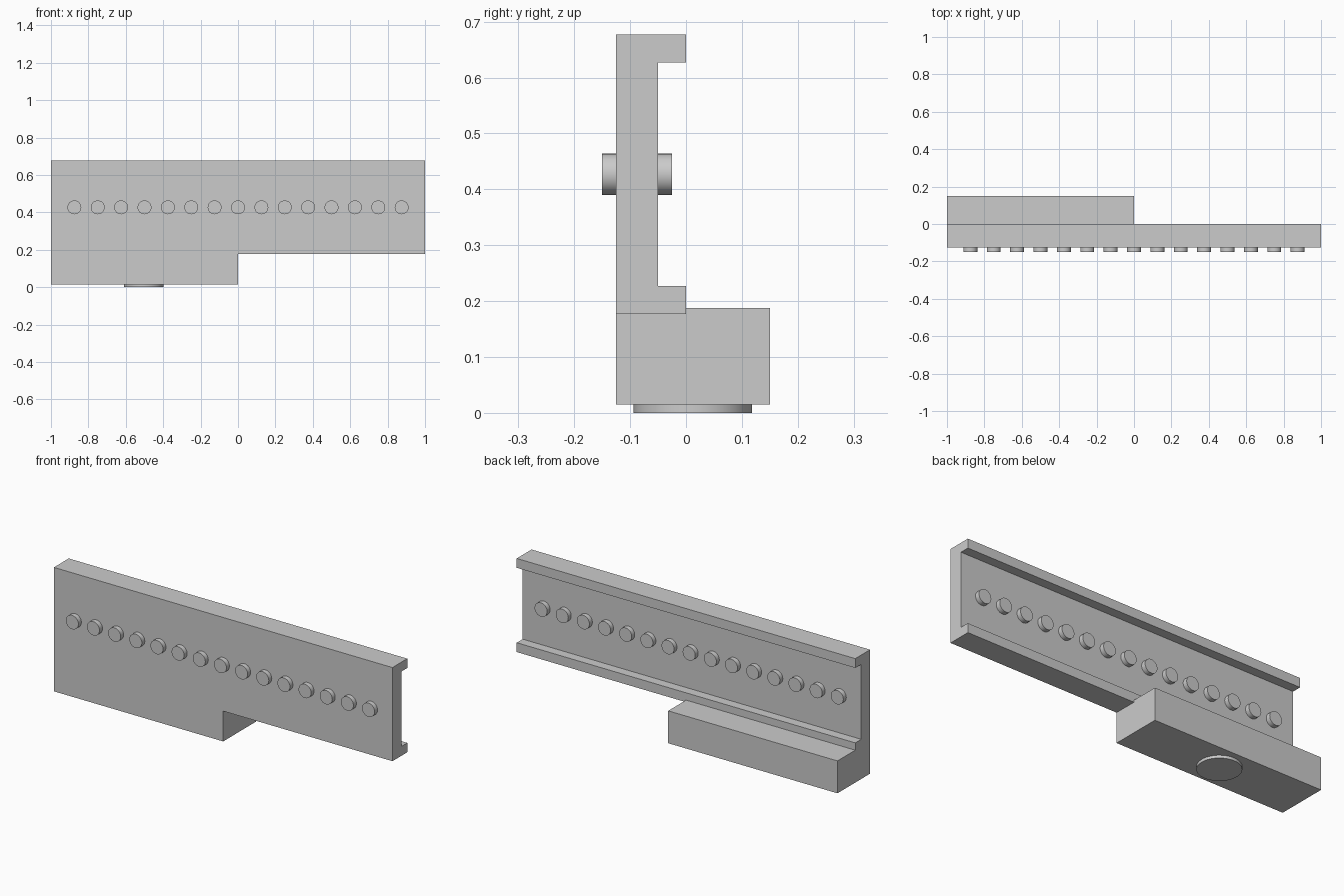
import bpy, bmesh, math
from mathutils import Matrix

if "Cube" in bpy.data.objects:
    bpy.data.objects.remove(bpy.data.objects["Cube"])

grey = bpy.data.materials.new("plain grey")
grey.diffuse_color = (0.6, 0.6, 0.6, 1)
grey.use_nodes = True
grey.node_tree.nodes["Principled BSDF"].inputs["Base Color"].default_value = grey.diffuse_color


def finish(bm, name):
    bmesh.ops.recalc_face_normals(bm, faces=bm.faces)
    mesh = bpy.data.meshes.new(name)
    bm.to_mesh(mesh)
    bm.free()
    mesh.materials.append(grey)
    obj = bpy.data.objects.new(name, mesh)
    bpy.context.collection.objects.link(obj)
    return obj


def prism(name, profile, x0, x1):
    """Extrude a (y, z) profile along x."""
    bm = bmesh.new()
    face = bm.faces.new([bm.verts.new((x0, y, z)) for y, z in profile])
    ext = bmesh.ops.extrude_face_region(bm, geom=[face])
    bmesh.ops.translate(bm, vec=(x1 - x0, 0, 0),
                        verts=[v for v in ext["geom"] if isinstance(v, bmesh.types.BMVert)])
    return finish(bm, name)


def cylinder(name, radius, depth, matrix, sides):
    bm = bmesh.new()
    bmesh.ops.create_cone(bm, cap_ends=True, segments=sides, radius1=radius,
                          radius2=radius, depth=depth, matrix=matrix)
    obj = finish(bm, name)
    bpy.ops.object.select_all(action="DESELECT")
    obj.select_set(True)
    bpy.context.view_layer.objects.active = obj
    bpy.ops.object.shade_smooth_by_angle(angle=math.radians(30))
    return obj


# Channel-shaped rail with a flange along top and bottom
rail = prism("rail", [(-0.125, 0.177), (0, 0.177), (0, 0.227), (-0.05, 0.227),
                      (-0.05, 0.627), (0, 0.627), (0, 0.677), (-0.125, 0.677)], -1, 1)

# Foot block under the left half, merged into the rail
foot = prism("foot_cutter", [(-0.125, 0.015), (0.15, 0.015), (0.15, 0.188),
                             (-0.125, 0.188)], -1, 0)
foot.hide_render = True
union = rail.modifiers.new("join_foot", "BOOLEAN")
union.operation = "UNION"
union.solver = "EXACT"
union.object = foot
bpy.context.view_layer.objects.active = rail
bpy.ops.object.modifier_apply(modifier=union.name)
bpy.data.objects.remove(foot)

# Merge the coplanar faces left by the union
bm = bmesh.new()
bm.from_mesh(rail.data)
bmesh.ops.remove_doubles(bm, verts=bm.verts, dist=1e-5)
bmesh.ops.dissolve_limit(bm, angle_limit=0.01, verts=bm.verts, edges=bm.edges)
bm.to_mesh(rail.data)
bm.free()

# Row of pegs through the web
for i in range(15):
    cylinder(f"peg_{i + 1}", 0.037, 0.125,
             Matrix.Translation((-0.875 + 0.125 * i, -0.0875, 0.427))
             @ Matrix.Rotation(math.pi / 2, 4, "X"), 32)

# Round pad under the foot
cylinder("foot_pad", 0.106, 0.02, Matrix.Translation((-0.503, 0.0125, 0.01)), 48)
